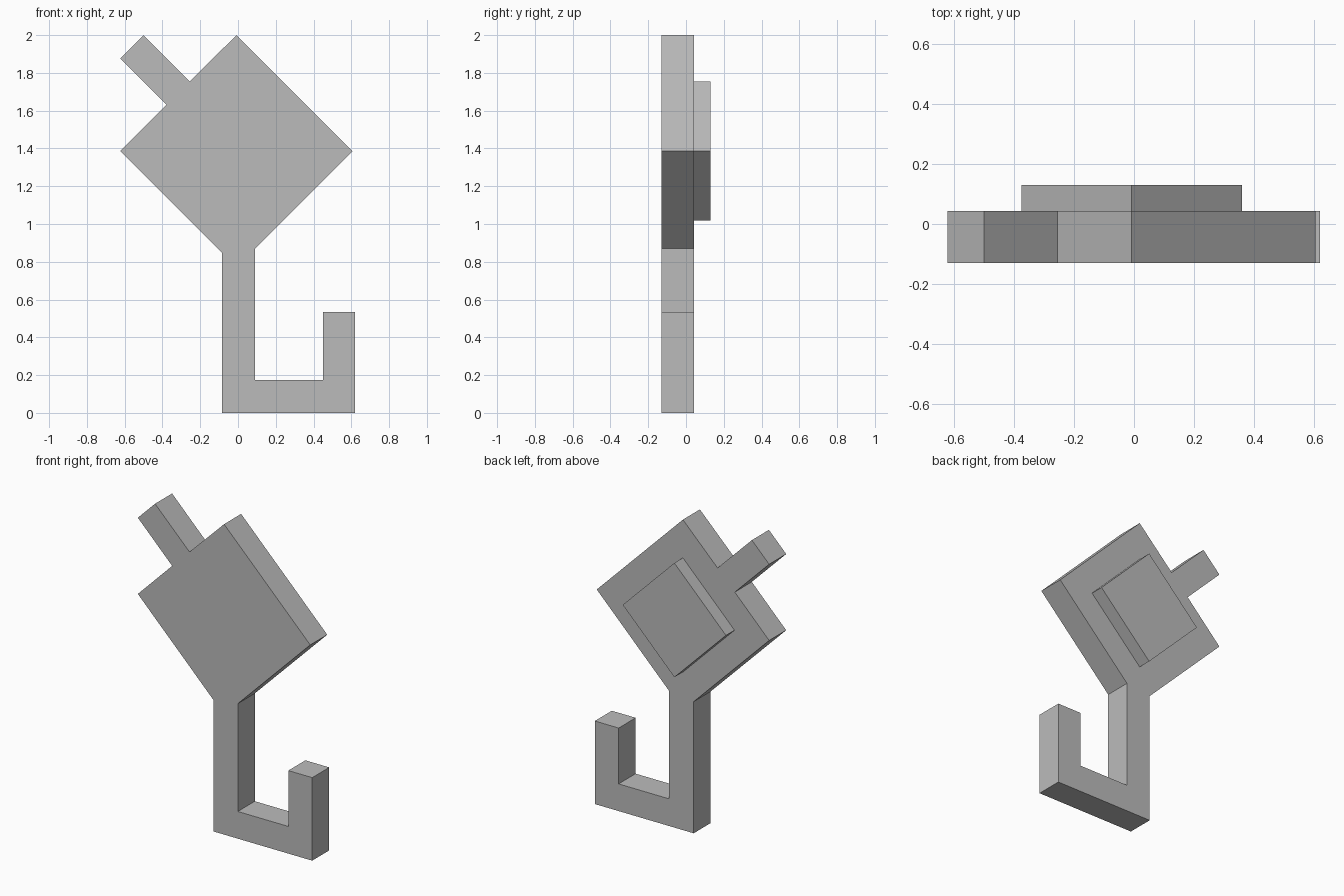
import bpy
import bmesh

cube = bpy.data.objects.get("Cube")
if cube:
    bpy.data.objects.remove(cube, do_unlink=True)

# Single plain grey
grey = bpy.data.materials.new("plain_grey")
grey.use_nodes = True
color = (0.5, 0.5, 0.5, 1.0)
grey.diffuse_color = color
grey.node_tree.nodes["Principled BSDF"].inputs["Base Color"].default_value = color


def extrude_profile(name, profile, front, back):
    """Extrude an x-z outline from y=front to y=back."""
    bm = bmesh.new()
    face = bm.faces.new([bm.verts.new((x, front, z)) for x, z in profile])
    result = bmesh.ops.extrude_face_region(bm, geom=[face], use_keep_orig=True)
    verts = [g for g in result["geom"] if isinstance(g, bmesh.types.BMVert)]
    bmesh.ops.translate(bm, verts=verts, vec=(0, back - front, 0))
    bmesh.ops.recalc_face_normals(bm, faces=bm.faces)
    mesh = bpy.data.meshes.new(name)
    bm.to_mesh(mesh)
    bm.free()
    mesh.materials.append(grey)
    obj = bpy.data.objects.new(name, mesh)
    bpy.context.collection.objects.link(obj)
    return obj


FRONT, MIDDLE, BACK = -0.13, 0.043, 0.13
CX, CZ = -0.008, 1.386

# Hook, stem, diamond head and slanted tab in one continuous outline
outline = [
    (-0.085, 0), (0.62, 0), (0.62, 0.535), (0.45, 0.535),    # hook
    (0.45, 0.175), (0.09, 0.175), (0.09, 0.87),              # stem
    (0.606, CZ), (CX, 2.0), (-0.255, 1.755),                 # head
    (-0.5, 2.0), (-0.623, 1.877), (-0.378, 1.632),           # tab
    (-0.623, CZ), (-0.085, 0.848),
]
extrude_profile("hook_body", outline, FRONT, MIDDLE)

# Raised diamond pad on the back of the head
r = 0.368
pad = [(CX, CZ - r), (CX + r, CZ), (CX, CZ + r), (CX - r, CZ)]
extrude_profile("back_pad", pad, MIDDLE, BACK)
